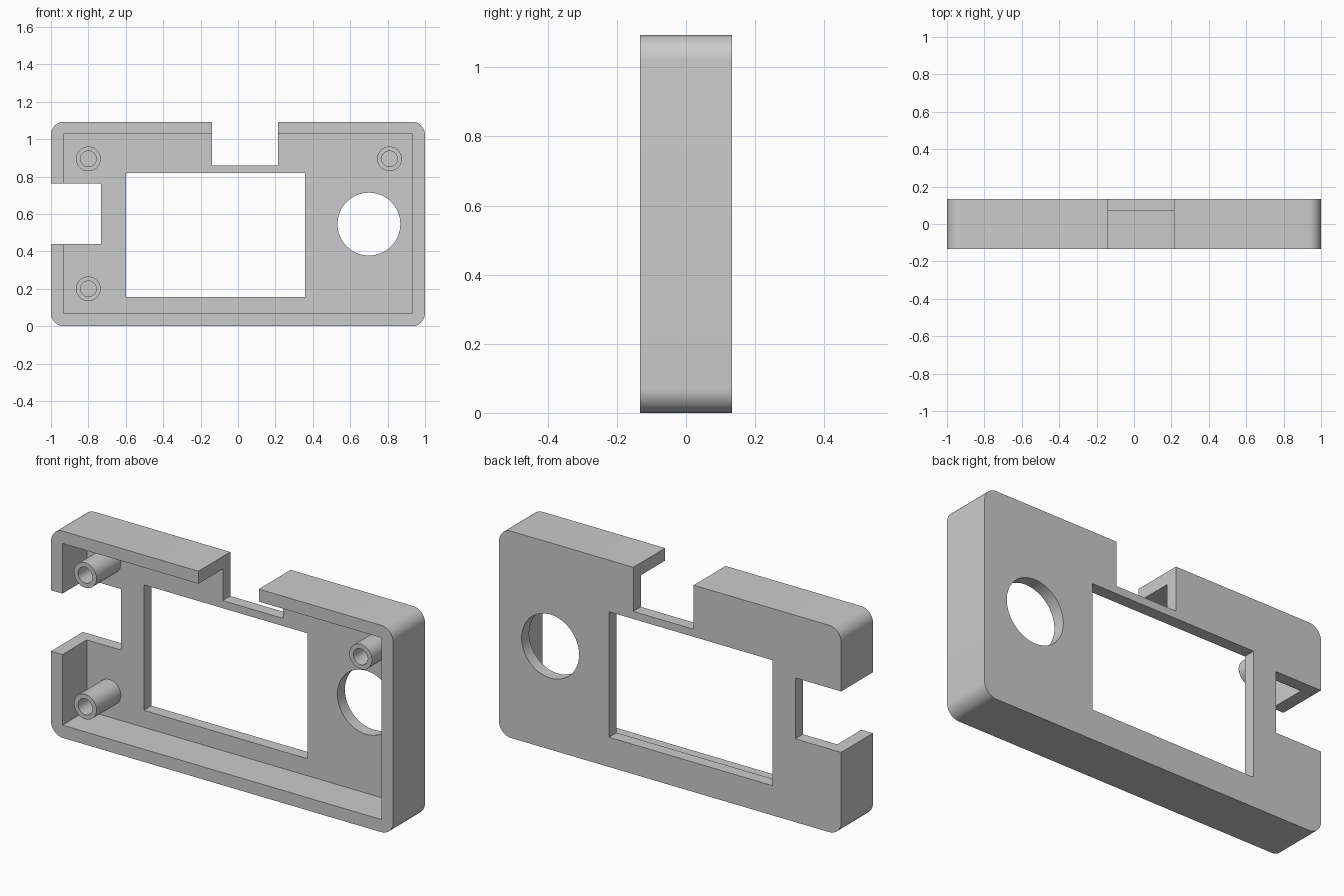
import bpy
import bmesh
from math import cos, sin, pi, radians

old = bpy.data.objects.get("Cube")
if old:
    bpy.data.objects.remove(old, do_unlink=True)

FRONT, FLOOR, BACK = -0.133, 0.07, 0.133
HEIGHT = 1.093

grey = bpy.data.materials.new("plain_grey")
grey.use_nodes = True
COLOUR = (0.6, 0.6, 0.6, 1)
grey.diffuse_color = COLOUR
grey.node_tree.nodes["Principled BSDF"].inputs["Base Color"].default_value = COLOUR


def rect(x0, x1, z0, z1):
    return [(x0, z0), (x1, z0), (x1, z1), (x0, z1)]


def circle(x, z, r, n=48):
    return [(x + r * cos(2 * pi * i / n), z + r * sin(2 * pi * i / n)) for i in range(n)]


def rounded_rect(x0, x1, z0, z1, r, steps=10):
    centres = [(x1 - r, z1 - r), (x0 + r, z1 - r), (x0 + r, z0 + r), (x1 - r, z0 + r)]
    points = []
    for k, (cx, cz) in enumerate(centres):
        for i in range(steps + 1):
            a = (k + i / steps) * pi / 2
            points.append((cx + r * cos(a), cz + r * sin(a)))
    return points


def prism(name, outline, y0, y1):
    """Extrude an x-z outline along y."""
    bm = bmesh.new()
    face = bm.faces.new([bm.verts.new((x, y0, z)) for x, z in outline])
    extruded = bmesh.ops.extrude_face_region(bm, geom=[face])["geom"]
    moved = [v for v in extruded if isinstance(v, bmesh.types.BMVert)]
    bmesh.ops.translate(bm, verts=moved, vec=(0, y1 - y0, 0))
    bmesh.ops.recalc_face_normals(bm, faces=bm.faces)
    mesh = bpy.data.meshes.new(name)
    bm.to_mesh(mesh)
    bm.free()
    mesh.materials.append(grey)
    obj = bpy.data.objects.new(name, mesh)
    bpy.context.collection.objects.link(obj)
    return obj


def activate(obj):
    bpy.ops.object.select_all(action="DESELECT")
    obj.select_set(True)
    bpy.context.view_layer.objects.active = obj


def cut(obj, outline, y0=-0.3, y1=0.3):
    """Subtract a prism and discard the cutter."""
    cutter = prism("cutter", outline, y0, y1)
    mod = obj.modifiers.new("cut", "BOOLEAN")
    mod.operation, mod.solver, mod.object = "DIFFERENCE", "EXACT", cutter
    activate(obj)
    bpy.ops.object.modifier_apply(modifier=mod.name)
    bpy.data.objects.remove(cutter, do_unlink=True)


def smooth(obj):
    activate(obj)
    bpy.ops.object.shade_smooth_by_angle(angle=radians(30))


# Rounded case, hollow towards the front
case = prism("case_shell", rounded_rect(-1, 1, 0, HEIGHT, 0.07), FRONT, BACK)
cut(case, rect(-0.933, 0.933, 0.067, 1.027), y1=FLOOR)

# Display window, round dial hole, and notches in the top and right walls
cut(case, rect(-0.6, 0.357, 0.157, 0.82))
cut(case, circle(0.7, 0.546, 0.168, 64))
cut(case, rect(-0.138, 0.215, 0.86, 1.3))
cut(case, rect(-1.2, -0.732, 0.44, 0.762))
smooth(case)

# Hollow screw posts rising from the panel to the rim
posts = {"upper_right": (-0.8, 0.895), "lower_right": (-0.8, 0.2), "upper_left": (0.81, 0.895)}
for place, (x, z) in posts.items():
    post = prism("screw_post_" + place, circle(x, z, 0.066), FRONT, FLOOR)
    cut(post, circle(x, z, 0.042), y1=FLOOR + 0.1)
    smooth(post)
